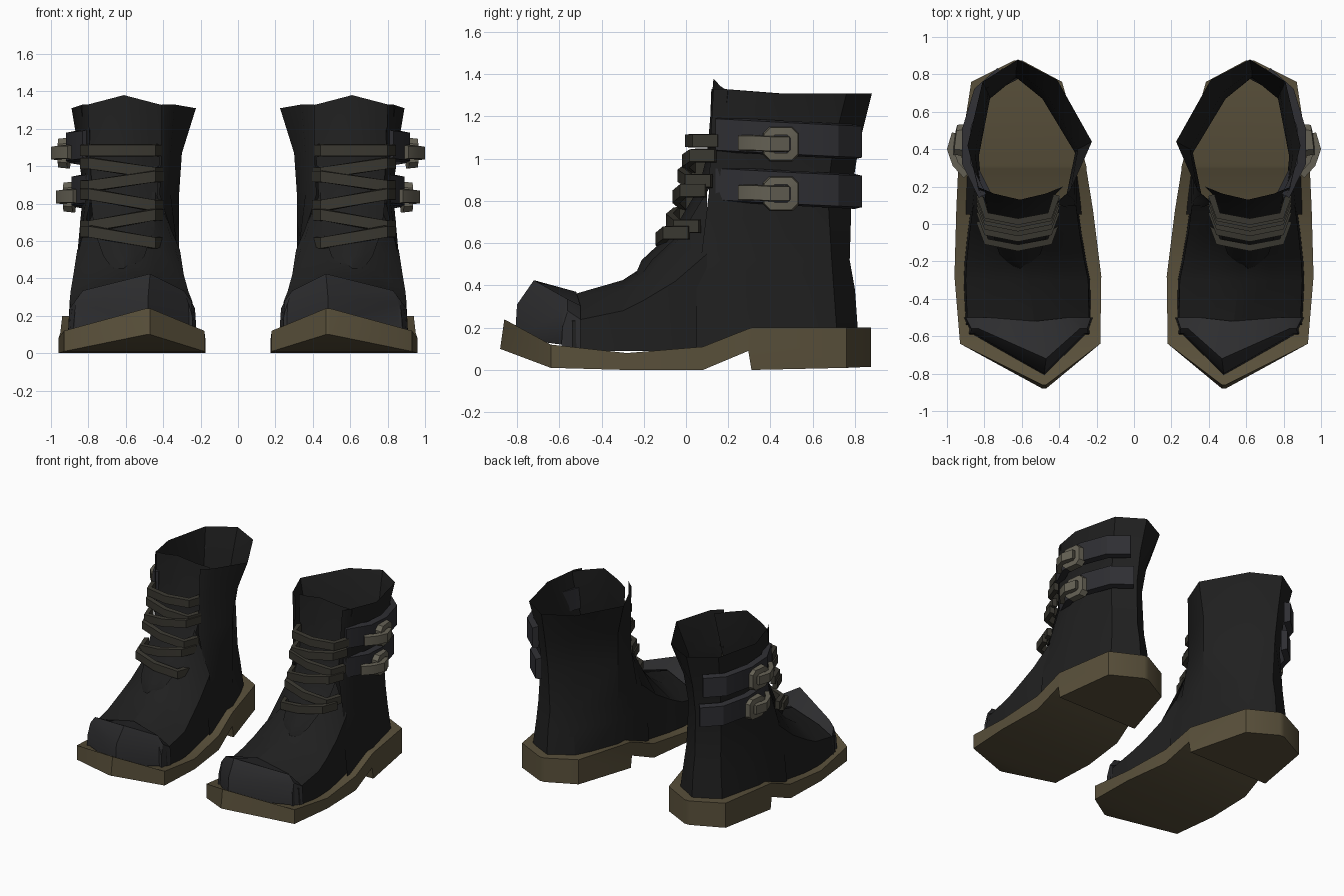
import bpy, bmesh, math
from mathutils import Vector

if "Cube" in bpy.data.objects:
    bpy.data.objects.remove(bpy.data.objects["Cube"])


def material(name, rgb):
    m = bpy.data.materials.new(name)
    m.diffuse_color = (*rgb, 1)
    m.use_nodes = True
    m.node_tree.nodes["Principled BSDF"].inputs["Base Color"].default_value = m.diffuse_color
    return m


BLACK = material("black_leather", (0.014, 0.014, 0.014))
GREY = material("dark_leather", (0.026, 0.026, 0.028))
STRAP = material("strap_leather", (0.028, 0.028, 0.033))
SOLE = material("tan_rubber", (0.10, 0.08, 0.043))
LACE = material("lace_cord", (0.042, 0.039, 0.03))
METAL = material("dull_metal", (0.13, 0.12, 0.09))


def loft(name, rows, mat, ring=True, caps=False, loop=False, angle=30):
    """Skin a list of equal-length point rows, then mirror for the other boot."""
    bm = bmesh.new()
    vs = [[bm.verts.new(p) for p in r] for r in rows]
    n = len(rows[0])
    for i in range(len(vs) if loop else len(vs) - 1):
        a, b = vs[i], vs[(i + 1) % len(vs)]
        for j in range(n if ring else n - 1):
            k = (j + 1) % n
            bm.faces.new((a[j], a[k], b[k], b[j]))
    if caps:
        bm.faces.new(vs[0])
        bm.faces.new(vs[-1])
    bmesh.ops.recalc_face_normals(bm, faces=bm.faces)
    me = bpy.data.meshes.new(name)
    bm.to_mesh(me)
    bm.free()
    me.materials.append(mat)
    ob = bpy.data.objects.new(name, me)
    bpy.context.collection.objects.link(ob)
    bpy.ops.object.select_all(action='DESELECT')
    ob.select_set(True)
    bpy.context.view_layer.objects.active = ob
    bpy.ops.object.shade_smooth_by_angle(angle=math.radians(angle))
    mod = ob.modifiers.new("other_boot", 'MIRROR')
    mod.use_mirror_merge = False
    return ob


def ribbon(name, pts, height, thick, mat):
    """Thick upright band along a path, thickened outward."""
    pts = [Vector(p) for p in pts]
    rows = []
    for i, p in enumerate(pts):
        t = pts[min(i + 1, len(pts) - 1)] - pts[max(i - 1, 0)]
        out = Vector((t.y, -t.x, 0)).normalized() * thick
        h = Vector((0, 0, height / 2))
        rows.append([p - h, p + out - h * 0.9, p + out + h * 0.9, p + h])
    return loft(name, rows, mat, caps=True)


# Sole: y, inner x, outer x, top z, bottom z
sole = [(-0.64, .18, .93, .12, .01), (-0.28, .175, .96, .08, 0),
        (0.08, .22, .95, .11, 0), (0.295, .255, .94, .195, .09),
        (0.31, .255, .94, .20, 0), (0.76, .385, .87, .20, .01),
        (0.875, .60, .64, .20, .015)]
rows = [[(.47, -.86, .24), (.49, -.86, .24), (.49, -.88, .10), (.47, -.88, .10)]]
rows += [[(a, y, t), (b, y, t), (b, y, u), (a, y, u)] for y, a, b, t, u in sole]
loft("sole", rows, SOLE, caps=True)


# Foot: arched cross-sections
def arch(yc, ys, xl, xr, zs, zsh, xc, zt, ins):
    return [(xl, ys, .09), (xl + .01, ys, zs), (xl + ins, ys, zsh), (xc, yc, zt),
            (xr - ins, ys, zsh), (xr - .01, ys, zs), (xr, ys, .09)]


loft("toe_cap", [
    arch(-.81, -.59, .23, .89, .11, .12, .48, .15, .03),
    arch(-.80, -.585, .235, .885, .20, .27, .48, .31, .03),
    arch(-.72, -.56, .24, .88, .28, .335, .47, .425, .05),
    arch(-.52, -.50, .22, .91, .24, .305, .53, .37, .13)], GREY, ring=False)
loft("vamp", [
    arch(-.56, -.54, .23, .90, .23, .29, .53, .35, .13),
    arch(-.30, -.30, .235, .91, .28, .38, .56, .425, .17),
    arch(-.20, -.20, .255, .905, .33, .45, .58, .49, .19),
    arch(-.05, -.05, .28, .89, .42, .60, .60, .64, .17),
    arch(.10, .10, .30, .87, .55, .86, .61, .88, .14)], BLACK, ring=False)

# Shaft: U-shaped rings open at the front
shaft = [
    (.10, [(.90, .05), (.90, .12), (.90, .38), (.82, .72), (.62, .82),
           (.44, .72), (.31, .38), (.285, .12), (.28, .05)]),
    (.38, [(.87, .05), (.87, .12), (.87, .38), (.79, .70), (.62, .80),
           (.47, .70), (.31, .38), (.305, .12), (.30, .05)]),
    (.52, [(.855, .07), (.86, .13), (.86, .37), (.78, .69), (.62, .775),
           (.48, .68), (.315, .38), (.32, .13), (.31, .07)]),
    (.85, [(.78, .11), (.81, .16), (.83, .36), (.77, .67), (.63, .785),
           (.49, .67), (.315, .38), (.36, .16), (.42, .11)]),
    (1.07, [(.79, .115), (.82, .165), (.85, .38), (.78, .70), (.63, .82),
            (.47, .70), (.30, .40), (.36, .16), (.41, .11)]),
    (1.31, [(.80, .13), (.83, .18), (.89, .42), (.81, .76), (.62, .88),
            (.41, .77), (.225, .44), (.34, .18), (.41, .12)])]
loft("shaft", [[(x, y, z + (.02 if z > 1.3 and y < .3 else 0)) for x, y in r]
               for z, r in shaft], BLACK, ring=False)

# Tongue: y, z, half width, side set-back, side drop
tongue = [(-.24, .45, .06, .03, 0), (-.21, .52, .11, .05, 0), (-.06, .66, .16, .05, 0),
          (.06, .86, .18, .05, 0), (.10, 1.02, .19, .06, 0), (.13, 1.38, .23, .07, .06)]
loft("tongue", [[(.61 + w * f, y + s * abs(f) ** 1.5, z - d * abs(f))
                 for f in (-1, -.6, 0, .6, 1)] for y, z, w, s, d in tongue],
     BLACK, ring=False)

# Laces: front y, z, tilt
for i, (y, z, tilt) in enumerate([(.04, 1.085, .0), (.025, .99, .025), (.005, .92, -.025),
                                  (-.02, .82, .03), (-.05, .71, -.03), (-.10, .62, .03)]):
    ribbon(f"lace_{i + 1}", [(.43, y + .12, z - tilt), (.46, y + .02, z - tilt),
                             (.62, y - .01, z), (.78, y + .02, z + tilt),
                             (.81, y + .12, z + tilt)], .065, .035, LACE)

# Outer straps with buckles
for label, z, dx in (("upper", 1.115, 0), ("lower", .88, -.028)):
    path = [(.79, .16, 0), (.875, .33, -.01), (.875, .50, -.02),
            (.815, .70, -.03), (.70, .80, -.035)]
    ribbon(label + "_strap", [(x + dx, y, z + d) for x, y, d in path], .165, .045, STRAP)

    # Eight-sided frame ring
    def octagon(x, ry, rz, c):
        yz = [(ry, rz - c), (ry - c, rz), (c - ry, rz), (-ry, rz - c),
              (-ry, c - rz), (c - ry, -rz), (ry - c, -rz), (ry, c - rz)]
        return [(x + dx - .12 * a, .45 + a, z - .045 + b) for a, b in yz]

    loft(label + "_buckle", [octagon(.905, .085, .082, .03), octagon(.955, .08, .077, .03),
                             octagon(.96, .045, .042, .015), octagon(.905, .045, .042, .015)],
         METAL, loop=True)
    ribbon(label + "_prong", [(.885 + dx, .27, z - .04), (.94 + dx, .33, z - .04),
                              (.965 + dx, .40, z - .045), (.94 + dx, .48, z - .045)],
           .075, .035, METAL)
